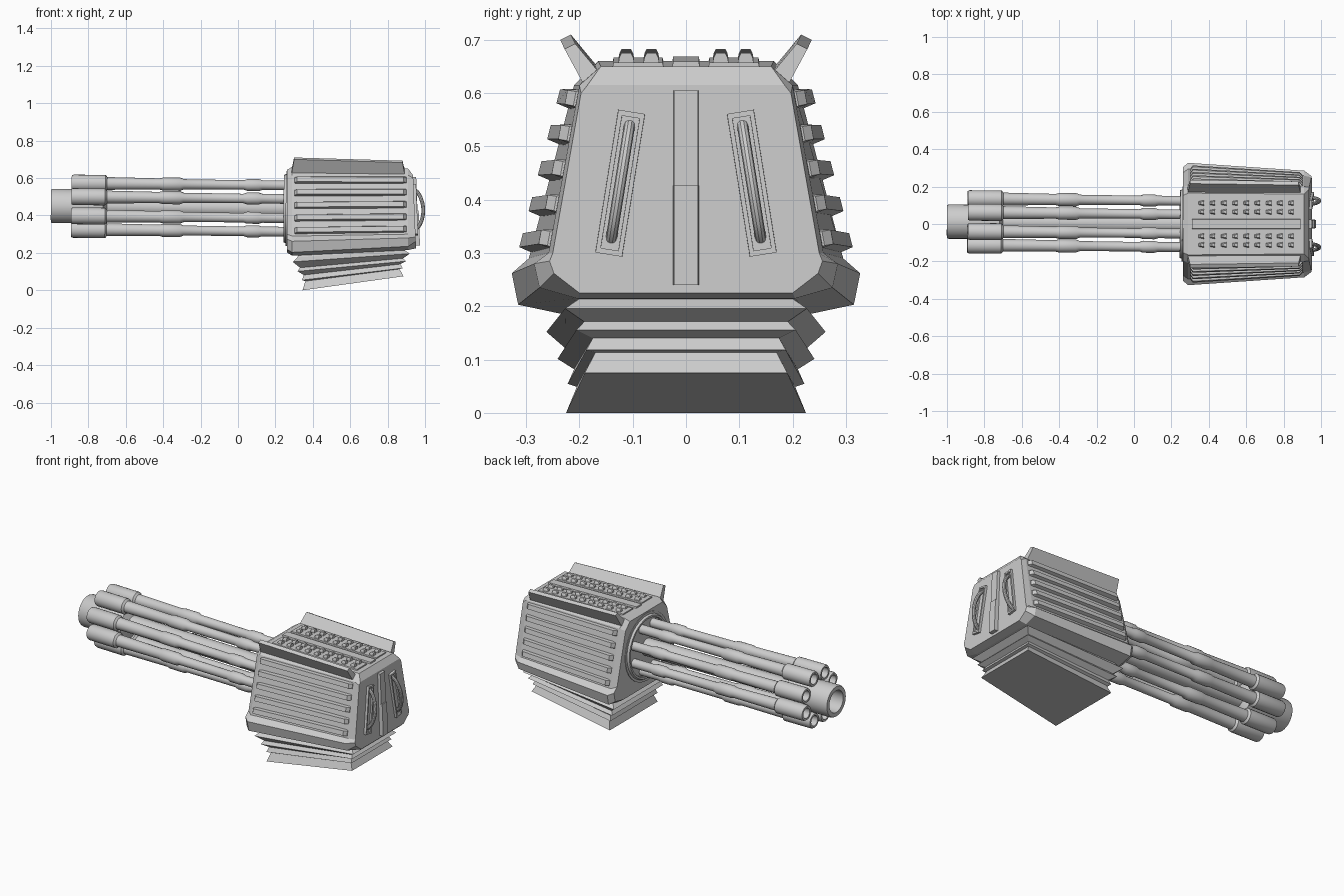
import bpy, bmesh
from math import sin, cos, pi
from mathutils import Vector, Matrix

if "Cube" in bpy.data.objects:
    bpy.data.objects.remove(bpy.data.objects["Cube"])


def finish(name, bm, smooth=False):
    bmesh.ops.remove_doubles(bm, verts=bm.verts, dist=1e-5)
    bmesh.ops.recalc_face_normals(bm, faces=bm.faces)
    if smooth:
        for f in bm.faces:
            f.smooth = True
        for e in bm.edges:
            e.smooth = e.calc_face_angle(0) < 0.6
    me = bpy.data.meshes.new(name)
    bm.to_mesh(me)
    bm.free()
    ob = bpy.data.objects.new(name, me)
    bpy.context.collection.objects.link(ob)
    return ob


def add_loft(bm, rings, caps=True):
    vs = [[bm.verts.new(p) for p in r] for r in rings]
    n = len(rings[0])
    for a, b in zip(vs, vs[1:]):
        for i in range(n):
            j = (i + 1) % n
            bm.faces.new((a[i], a[j], b[j], b[i]))
    if caps:
        bm.faces.new(vs[0])
        bm.faces.new(vs[-1])


def loft(name, rings, smooth=False):
    bm = bmesh.new()
    add_loft(bm, rings)
    return finish(name, bm, smooth)


# Barrel axis, very slightly tilted; lathes use world x along it
PIVOT = Vector((0.27, 0, 0.437))
AXIS = (Matrix.Translation(PIVOT)
        @ Vector((1.27, -0.013, -0.014)).to_track_quat('X', 'Z').to_matrix().to_4x4())


def lathe(name, profile, offset=(0, 0), segs=24):
    rings = [[AXIS @ Vector((x - 0.27, offset[0] + r * cos(2 * pi * i / segs),
                             offset[1] + r * sin(2 * pi * i / segs)))
              for i in range(segs)] for x, r in profile]
    bm = bmesh.new()
    add_loft(bm, rings, caps=False)
    bmesh.ops.dissolve_degenerate(bm, dist=1e-6, edges=bm.edges)
    return finish(name, bm, True)


# Eight stepped barrels around the axis
BARREL = [(-0.78, 0), (-0.78, 0.03), (-0.89, 0.03), (-0.89, 0.041), (-0.88, 0.045),
          (-0.71, 0.045), (-0.70, 0.034), (-0.42, 0.030), (-0.40, 0.035), (-0.31, 0.035),
          (-0.29, 0.027), (0.03, 0.025), (0.05, 0.032), (0.11, 0.032), (0.13, 0.026),
          (0.28, 0.026), (0.28, 0)]
for k in range(8):
    a = 2 * pi * (k + 0.5) / 8
    lathe(f"barrel_{k + 1}", BARREL, (0.134 * cos(a), 0.134 * sin(a)), 20)

# Hollow centre muzzle with its shaft, and the collar on the housing
lathe("centre_barrel", [(-0.8, 0), (-0.8, 0.064), (-1.0, 0.064), (-1.0, 0.088), (-0.99, 0.092),
                        (-0.72, 0.090), (-0.70, 0.05), (0.28, 0.05), (0.28, 0)], segs=32)
lathe("barrel_collar", [(0.255, 0), (0.255, 0.166), (0.245, 0.169), (0.245, 0.18),
                        (0.257, 0.186), (0.257, 0.2), (0.3, 0.2), (0.3, 0)], segs=32)

# Tapered housing: half profiles (y, z) at front, rear and rear face
FRONT = [(0.23, 0.185), (0.315, 0.203), (0.327, 0.262), (0.295, 0.29), (0.21, 0.615), (0.165, 0.66)]
REAR = [(0.205, 0.215), (0.275, 0.235), (0.285, 0.28), (0.258, 0.3), (0.2, 0.615), (0.16, 0.65)]
END = [(0.2, 0.225), (0.248, 0.262), (0.256, 0.285), (0.25, 0.3), (0.197, 0.6), (0.185, 0.615)]
XF, XR = 0.29, 0.91


def end_x(z):
    return 0.952 - 0.04 * (z - 0.22)


def full(half, xf):
    return [(xf(z), y, z) for y, z in half] + [(xf(z), -y, z) for y, z in reversed(half)]


nose = [(y * 0.93, 0.43 + (z - 0.43) * 0.93) for y, z in FRONT]
loft("housing", [full(nose, lambda z: 0.262), full(FRONT, lambda z: XF),
                 full(REAR, lambda z: XR), full(END, end_x)])


def side_mirror(pts, s):
    return [(x, y * s, z) for x, y, z in pts]


# Raised ribs along both sloping sides
def rib_ring(x, lo, hi, t, w, h):
    lo, hi = Vector(lo), Vector(hi)
    d = (hi - lo).normalized()
    n = Vector((d.y, -d.x))
    c = lo.lerp(hi, t)
    pts = [c - d * w - n * 0.01, c - d * w * 0.75 + n * h, c + d * w * 0.6 + n * h, c + d * w - n * 0.01]
    return [(x, p.x, p.y) for p in pts]


for s, side in ((1, "left"), (-1, "right")):
    for k in range(5):
        t = 0.09 + 0.208 * k
        prof = [(XF + 0.012, 0.004), (XF + 0.025, 0.024), (XR - 0.025, 0.02), (XR - 0.01, 0.004)]
        rings = []
        for x, h in prof:
            f = (x - XF) / (XR - XF)
            lo = Vector(FRONT[3]).lerp(Vector(REAR[3]), f)
            hi = Vector(FRONT[4]).lerp(Vector(REAR[4]), f)
            rings.append(side_mirror(rib_ring(x, lo, hi, t, 0.02, h), s))
        loft(f"{side}_rib_{k + 1}", rings)

    # Slanted fin on each top edge
    fin = [(0.158, 0.64), (0.19, 0.615), (0.236, 0.70), (0.216, 0.71)]
    loft(f"{side}_top_fin", [
        side_mirror([(0.285 if z < 0.68 else 0.3, y, z) for y, z in fin], s),
        side_mirror([(0.895 if z < 0.68 else 0.88, y - 0.008, z - 0.017) for y, z in fin], s)])


def top_z(x):
    return 0.66 - 0.01 * (x - XF) / (XR - XF)


# Top plates carrying two rows of wedge studs each, and a centre strip
def top_slab(name, x0, x1, y0, y1, h):
    return loft(name, [[(x, y0, top_z(x) - 0.01), (x, y1, top_z(x) - 0.01),
                        (x, y1 - 0.004, top_z(x) + h), (x, y0 + 0.004, top_z(x) + h)] for x in (x0, x1)])


top_slab("top_centre_strip", 0.31, 0.89, -0.028, 0.028, 0.009)
for s, side in ((1, "left"), (-1, "right")):
    top_slab(f"{side}_top_plate", 0.32, 0.88, s * 0.09 - 0.05, s * 0.09 + 0.05, 0.007)
    bm = bmesh.new()
    for yc in (0.065, 0.112):
        for k in range(9):
            x, y = 0.36 + 0.06 * k, s * yc
            z = top_z(x)
            rings = []
            for dz, fx, w in ((0, 0.016, 0.016), (0.016, 0.013, 0.013), (0.024, 0.004, 0.009)):
                rings.append([(x - fx, y - w * 0.6, z + dz), (x + 0.014, y - w, z + dz),
                              (x + 0.014, y + w, z + dz), (x - fx, y + w * 0.6, z + dz)])
            add_loft(bm, rings)
    finish(f"{side}_top_studs", bm)


# Rear centre strip in two lengths
def rear_bar(name, p0, p1, w, h):
    """Bar on the rear face between two (y, z) points."""
    a, b = Vector(p0), Vector(p1)
    d = (b - a).normalized()
    n = Vector((-d.y, d.x)) * w
    rings = []
    for c in (a, b):
        rings.append([(end_x(c.y) + dx, (c + n * k).x, (c + n * k).y)
                      for dx, k in ((-0.02, -1), (h, -0.85), (h, 0.85), (-0.02, 1))])
    return loft(name, rings)


rear_bar("rear_strip_lower", (0, 0.24), (0, 0.427), 0.026, 0.022)
rear_bar("rear_strip_upper", (0, 0.427), (0, 0.605), 0.026, 0.016)

# Rear handles: a framed slot with a bowed grip
for s, side in ((1, "left"), (-1, "right")):
    lo, hi = Vector((s * 0.145, 0.297)), Vector((s * 0.102, 0.565))
    d = (hi - lo).normalized()
    n = Vector((-d.y, d.x))
    for k, off in enumerate((-0.021, 0.021)):
        rear_bar(f"{side}_handle_rail_{k + 1}", lo + n * off, hi + n * off, 0.005, 0.014)
    for k, c in enumerate((lo, hi - d * 0.01)):
        rear_bar(f"{side}_handle_end_{k + 1}", c, c + d * 0.01, 0.025, 0.014)
    rear_bar(f"{side}_handle_plate", lo, hi, 0.022, 0.005)
    p = [lo.lerp(hi, 0.11 + 0.8 * i / 14) for i in range(15)]
    path = [Vector((end_x(q.y) + 0.047 * sin(pi * i / 14) ** 0.6, q.x, q.y)) for i, q in enumerate(p)]
    across = Vector((0, n.x, n.y))
    rings = []
    for i, c in enumerate(path):
        tan = (path[min(i + 1, 14)] - path[max(i - 1, 0)]).normalized()
        out = tan.cross(across)
        rings.append([c + (across * cos(2 * pi * j / 10) + out * sin(2 * pi * j / 10)) * 0.0105
                      for j in range(10)])
    loft(f"{side}_handle_grip", rings, True)

# Corrugated mount with a tilted underside: (height fraction, half width)
FOLDS = [(0, 0.225), (0.25, 0.205), (0.28, 0.222), (0.42, 0.21), (0.52, 0.241),
         (0.62, 0.226), (0.78, 0.262), (0.9, 0.235), (1, 0.225)]
rings = []
for t, y in FOLDS:
    inset = 0.225 + 0.02 * t - y
    xf, xr = 0.345 - 0.04 * t + inset, 0.885 + 0.015 * t - inset
    zf, zr = 0.195 * t, 0.075 + 0.155 * t
    yr = y - 0.035
    rings.append([(xf, -y, zf), (xr, -yr, zr), (xr, yr, zr), (xf, y, zf)])
loft("corrugated_mount", rings)
